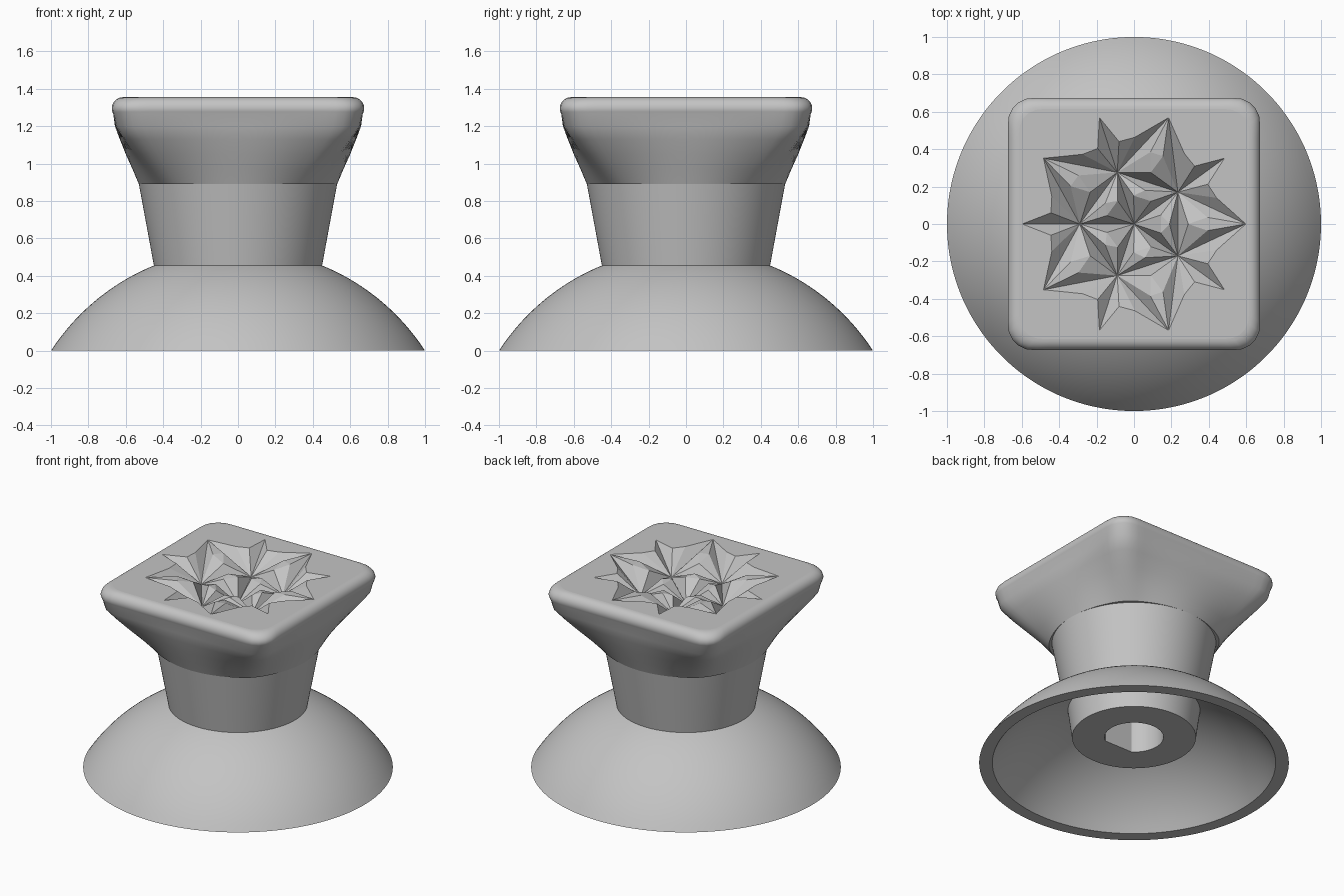
import bpy, bmesh
from math import sin, cos, pi, sqrt, radians
from mathutils import Vector

cube = bpy.data.objects.get("Cube")
if cube:
    bpy.data.objects.remove(cube, do_unlink=True)

SEG = 128
TOP = 1.355

grey = bpy.data.materials.new("plain_grey")
grey.use_nodes = True
GREY = (0.55, 0.55, 0.55, 1)
grey.diffuse_color = GREY
grey.node_tree.nodes["Principled BSDF"].inputs["Base Color"].default_value = GREY


def finish(bm, name, smooth_angle=None):
    mesh = bpy.data.meshes.new(name)
    bm.to_mesh(mesh)
    bm.free()
    mesh.materials.append(grey)
    obj = bpy.data.objects.new(name, mesh)
    bpy.context.collection.objects.link(obj)
    if smooth_angle:
        bpy.ops.object.select_all(action='DESELECT')
        obj.select_set(True)
        bpy.context.view_layer.objects.active = obj
        bpy.ops.object.shade_smooth_by_angle(angle=radians(smooth_angle))
    return obj


def ring(radius, z):
    """Closed ring; radius is a number or a function of the angle."""
    pts = []
    for i in range(SEG):
        a = 2 * pi * (i + 0.5) / SEG
        r = radius(a) if callable(radius) else radius
        pts.append(Vector((r * cos(a), r * sin(a), z)))
    return pts


def loft(name, rings, cap_start=False, angle=30):
    bm = bmesh.new()
    loops = [[bm.verts.new(p) for p in r] for r in rings]
    for low, high in zip(loops, loops[1:]):
        for j in range(SEG):
            k = (j + 1) % SEG
            bm.faces.new((low[j], low[k], high[k], high[j]))
    if cap_start:
        bm.faces.new(loops[0][::-1])
    return finish(bm, name, angle)


def square_blend(half, t):
    """Outline between a circle (t=0) and a rounded square (t=1)."""
    corner = 0.2 * half
    k = half - corner

    def radius(a):
        x, y = abs(cos(a)), abs(sin(a))
        r = half / max(x, y)
        if r * min(x, y) > k:
            b = k * (x + y)
            r = b + sqrt(max(0, b * b - 2 * k * k + corner * corner))
        return (1 - t) * half + t * r
    return radius


# Hollow dome skirt: two concentric sphere arcs joined by a flat rim
DROP = 0.649


def arc(r_rim, r_top, steps=20):
    big = sqrt(r_rim ** 2 + DROP ** 2)
    radii = [r_rim + (r_top - r_rim) * i / steps for i in range(steps + 1)]
    return [ring(r, sqrt(big * big - r * r) - DROP) for r in radii]


loft("dome_skirt", arc(0.915, 0.3)[::-1] + arc(1.0, 0.43))


# Socket boss under the dome, with a D-shaped shaft hole
def d_hole(a):
    return min(0.19, 0.155 / max(-sin(a), 0.01))


loft("socket_boss", [ring(d_hole, 0.8), ring(d_hole, 0.19),
                     ring(0.40, 0.19), ring(0.435, 0.45)], cap_start=True)

# Round stem
loft("stem", [ring(0.447, 0.44), ring(0.53, 0.89)])

# Head flaring from the round stem to a square with a rolled edge
head = [(0.89, 0.527, 0.0), (0.89, 0.53, 0.12), (0.97, 0.564, 0.36),
        (1.05, 0.6, 0.6), (1.13, 0.632, 0.82), (1.2, 0.658, 0.97)]
head_rings = [ring(square_blend(h, t), z) for z, h, t in head]
FILLET = 0.06
for i in range(11):
    a = -pi / 6 + i * (2 * pi / 3) / 10
    head_rings.append(ring(square_blend(0.675 - FILLET * (1 - cos(a)), 1),
                           TOP - FILLET * (1 - sin(a))))
rim = head_rings[-1]
loft("square_head", head_rings)

# Carved rosette: V grooves along a five-fold net, cut into the flat top
bm = bmesh.new()
cache = {}


def vert(p):
    key = tuple(round(c, 4) for c in p)
    if key not in cache:
        cache[key] = bm.verts.new(p)
    return cache[key]


def polar(r, deg, depth):
    return Vector((r * cos(radians(deg)), r * sin(radians(deg)), TOP - depth))


def facet(*pts):
    f = bm.faces.new([vert(p) for p in pts])
    f.normal_update()
    if f.normal.z < 0:
        f.normal_flip()


def shoulder(a, b, c, width):
    """Upper edge point of the groove a-b, on the side towards c."""
    mid = (a + b) / 2
    along = (b - a).to_2d().normalized()
    side = (c - mid).to_2d()
    side = (side - along * side.dot(along)).normalized() * width
    p = mid.to_2d() + side
    dish = 0.12 * max(0, 1 - p.length / 0.44) ** 1.2
    return Vector((p.x, p.y, TOP - dish))


def carve(a, b, c, width):
    """Triangle with grooves along all three edges."""
    ab, bc, ca = (shoulder(*e, width) for e in ((a, b, c), (b, c, a), (c, a, b)))
    for tri in ((a, b, ab), (b, c, bc), (c, a, ca),
                (a, ab, ca), (b, bc, ab), (c, ca, bc), (ab, bc, ca)):
        facet(*tri)


def carve_gap(s, t, u, width):
    """Open wedge between two outer petals of one star."""
    st, su = shoulder(s, t, u, width), shoulder(s, u, t, width)
    for tri in ((s, t, st), (s, u, su), (s, st, su)):
        facet(*tri)


hub = polar(0, 0, 0.19)
for k in range(5):
    ang = 36 + 72 * k
    star, following = polar(0.29, ang, 0.13), polar(0.29, ang + 72, 0.13)
    before, tip, after = (polar(0.598, ang + d, 0) for d in (-36, 0, 36))
    carve(hub, star, following, 0.045)
    carve(star, following, after, 0.055)
    carve_gap(star, tip, before, 0.06)
    carve_gap(star, tip, after, 0.06)

# Flat plate between the rosette and the rolled edge
edges = [e for e in bm.edges if len(e.link_faces) == 1]
outer = [bm.verts.new(p) for p in rim]
edges += [bm.edges.new((outer[i - 1], outer[i])) for i in range(SEG)]
bmesh.ops.triangle_fill(bm, use_beauty=True, use_dissolve=False,
                        edges=edges, normal=(0, 0, 1))
for f in bm.faces:
    f.normal_update()
    if f.normal.z < 0:
        f.normal_flip()
finish(bm, "carved_top")
